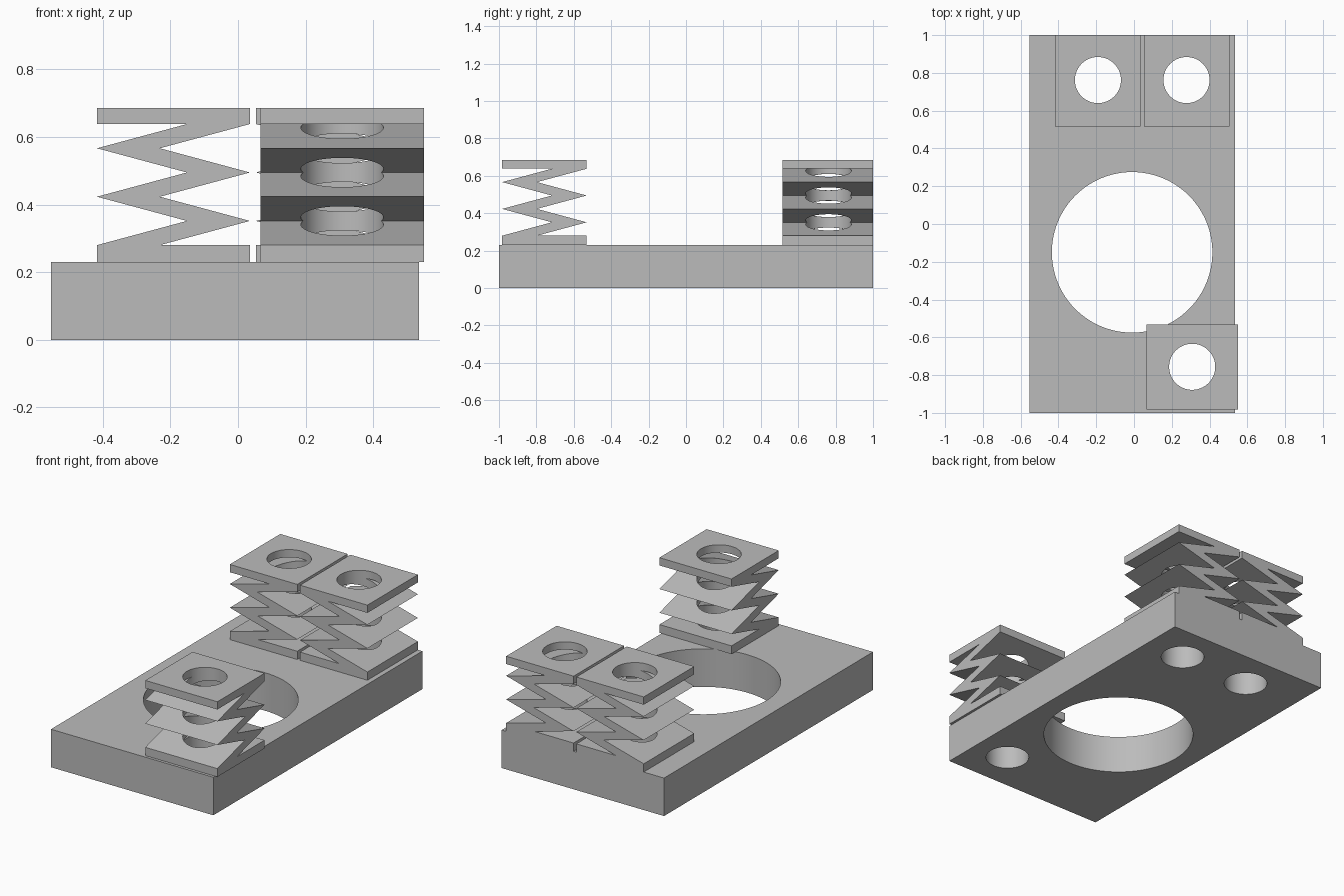
import bpy
import bmesh
from math import radians
from mathutils import Matrix, Vector

old = bpy.data.objects.get("Cube")
if old:
    bpy.data.objects.remove(old, do_unlink=True)

grey = bpy.data.materials.new("plain grey")
grey.use_nodes = True
grey.diffuse_color = (0.5, 0.5, 0.5, 1)
grey.node_tree.nodes["Principled BSDF"].inputs["Base Color"].default_value = (0.5, 0.5, 0.5, 1)

BASE_TOP = 0.23
HOLE_RADIUS = 0.122
SPRING_WIDTH = 0.452
SPRING_DEPTH = 0.483


def extrude_profile(name, points, direction):
    """Solid prism from a closed 3D outline."""
    bm = bmesh.new()
    face = bm.faces.new([bm.verts.new(p) for p in points])
    result = bmesh.ops.extrude_face_region(bm, geom=[face])
    verts = [g for g in result["geom"] if isinstance(g, bmesh.types.BMVert)]
    bmesh.ops.translate(bm, verts=verts, vec=direction)
    bmesh.ops.recalc_face_normals(bm, faces=bm.faces)
    mesh = bpy.data.meshes.new(name)
    bm.to_mesh(mesh)
    bm.free()
    mesh.materials.append(grey)
    obj = bpy.data.objects.new(name, mesh)
    bpy.context.collection.objects.link(obj)
    return obj


def drill(obj, x, y, radius):
    """Cut a vertical round hole right through a part."""
    bm = bmesh.new()
    bmesh.ops.create_cone(bm, cap_ends=True, segments=96, radius1=radius, radius2=radius,
                          depth=3, matrix=Matrix.Translation((x, y, 0)))
    mesh = bpy.data.meshes.new("hole_cutter")
    bm.to_mesh(mesh)
    bm.free()
    mesh.materials.append(grey)
    cutter = bpy.data.objects.new("hole_cutter", mesh)
    cutter.hide_render = True
    bpy.context.collection.objects.link(cutter)
    cut = obj.modifiers.new("hole", "BOOLEAN")
    cut.operation = "DIFFERENCE"
    cut.solver = "EXACT"
    cut.object = cutter
    bpy.context.view_layer.objects.active = obj
    bpy.ops.object.modifier_apply(modifier=cut.name)
    bpy.data.objects.remove(cutter, do_unlink=True)


def smooth(obj):
    bpy.ops.object.select_all(action="DESELECT")
    obj.select_set(True)
    bpy.context.view_layer.objects.active = obj
    bpy.ops.object.shade_smooth_by_angle(angle=radians(30))


def spring_profile():
    """Zigzag between two flat plates, as (across, height) pairs."""
    low, high = BASE_TOP + 0.05, 0.638
    step = (high - low) / 5
    w, inner = SPRING_WIDTH, 0.266
    right = [(w if i % 2 else w - inner, low + i * step) for i in range(6)]
    left = [(inner if i % 2 else 0, low + i * step) for i in range(6)]
    return ([(0, BASE_TOP), (w, BASE_TOP), (w, low)] + right
            + [(w, 0.685), (0, 0.685), (0, high)] + left[::-1])


# Base block with one large opening and a hole below each spring
base = extrude_profile("base_block", [(-0.553, -1, 0), (0.535, -1, 0), (0.535, 1, 0), (-0.553, 1, 0)],
                       Vector((0, 0, BASE_TOP)))
drill(base, -0.01, -0.15, 0.425)

# Zigzag springs: start corner, across direction, depth direction, hole centre
X, Y = Vector((1, 0, 0)), Vector((0, 1, 0))
springs = {
    "back_right_spring": (Vector((-0.417, 0.517, 0)), X, Y, (-0.191, 0.762)),
    "back_left_spring": (Vector((0.505, 0.517, 0)), -X, Y, (0.278, 0.762)),
    "front_left_spring": (Vector((0.067, -0.983, 0)), Y, X, (0.308, -0.756)),
}
for name, (corner, across, depth, hole) in springs.items():
    outline = [corner + across * a + Vector((0, 0, h)) for a, h in spring_profile()]
    spring = extrude_profile(name, outline, depth * SPRING_DEPTH)
    for part in (spring, base):
        drill(part, *hole, HOLE_RADIUS)
    smooth(spring)
smooth(base)
